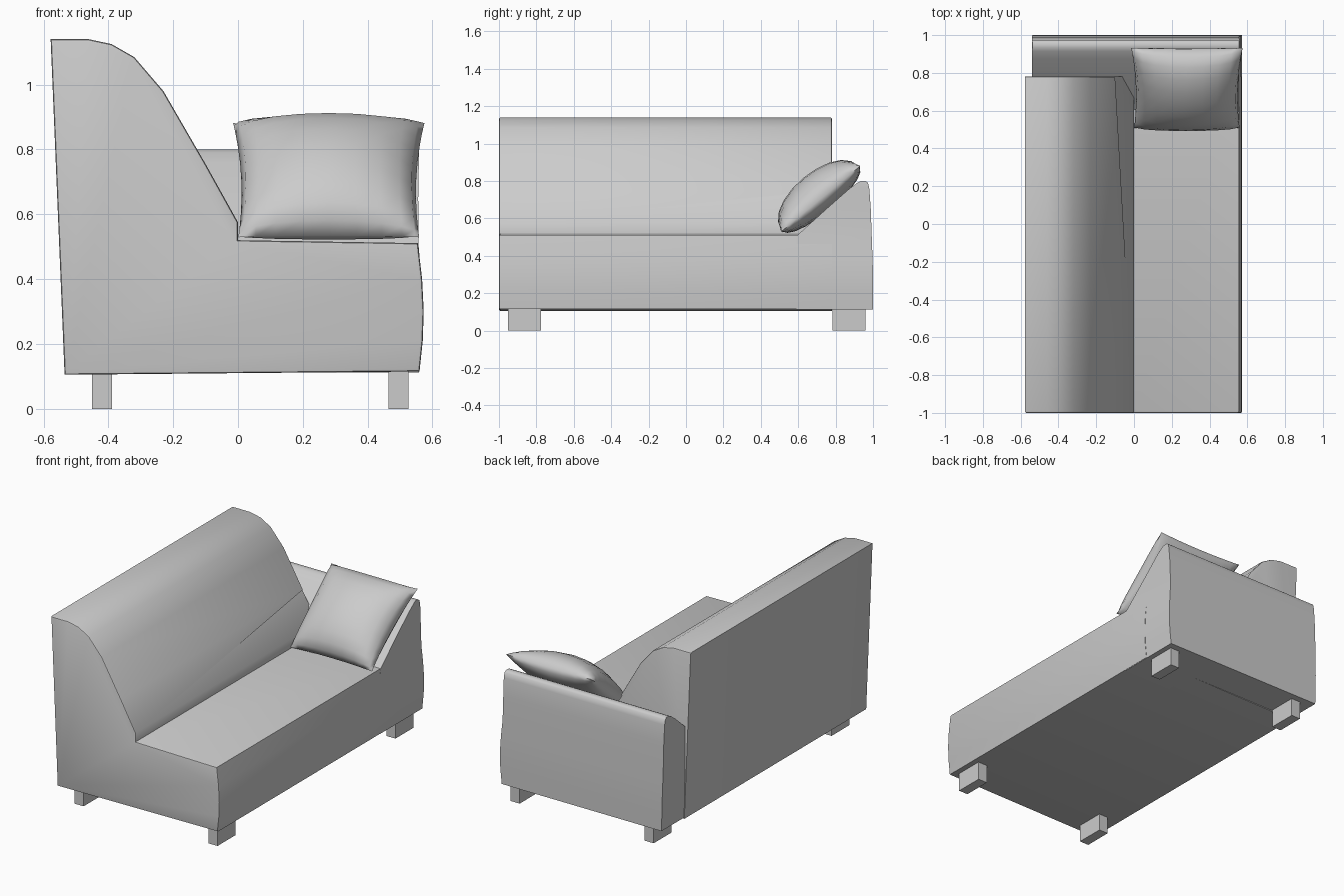
import bpy, bmesh, math
from mathutils import Vector

if "Cube" in bpy.data.objects:
    bpy.data.objects.remove(bpy.data.objects["Cube"], do_unlink=True)

grey = bpy.data.materials.new("grey fabric")
grey.use_nodes = True
grey.diffuse_color = (0.6, 0.6, 0.6, 1)
grey.node_tree.nodes["Principled BSDF"].inputs["Base Color"].default_value = (0.6, 0.6, 0.6, 1)


def finish(bm, name, angle):
    """Turn a bmesh into a smooth-shaded object."""
    bmesh.ops.recalc_face_normals(bm, faces=bm.faces)
    mesh = bpy.data.meshes.new(name)
    bm.to_mesh(mesh)
    bm.free()
    mesh.materials.append(grey)
    obj = bpy.data.objects.new(name, mesh)
    bpy.context.collection.objects.link(obj)
    bpy.ops.object.select_all(action='DESELECT')
    obj.select_set(True)
    bpy.context.view_layer.objects.active = obj
    bpy.ops.object.shade_smooth_by_angle(angle=math.radians(angle))
    return obj


def loft(bm, rings):
    """Skin closed rings of points and cap both ends."""
    rows = [[bm.verts.new(p) for p in ring] for ring in rings]
    n = len(rows[0])
    for a, b in zip(rows, rows[1:]):
        for i in range(n):
            j = (i + 1) % n
            bm.faces.new((a[i], a[j], b[j], b[i]))
    bm.faces.new(rows[0])
    bm.faces.new(rows[-1])
    bmesh.ops.recalc_face_normals(bm, faces=bm.faces)


# Seat and backrest: one side profile run along the length
FRONT, BACK_END = -1.0, 0.78
profile = [(-0.535, 0.105), (-0.578, 1.14), (-0.46, 1.14), (-0.39, 1.125),
           (-0.32, 1.085), (-0.23, 0.98), (-0.1, 0.755), (0, 0.575), (0, 0.52),
           (0.555, 0.511), (0.568, 0.4), (0.573, 0.3), (0.57, 0.21), (0.56, 0.115)]
bm = bmesh.new()
loft(bm, [[(x, y, z) for x, z in profile] for y in (FRONT, BACK_END)])
rim = []
for e in bm.edges:
    ys = {round(v.co.y, 3) for v in e.verts}
    low = min(v.co.z for v in e.verts)
    if ys == {FRONT} or (ys == {BACK_END} and low > 0.7):
        rim.append(e)
bmesh.ops.bevel(bm, geom=rim, offset=0.009, segments=2, profile=0.5, affect='EDGES')
finish(bm, "seat_and_backrest", 40)

# Armrest: stacked slices (z, inner y, outer y, back x, front x)
slices = [(0.112, 0.59, 1.0, -0.533, 0.558), (0.21, 0.59, 1.0, -0.535, 0.568),
          (0.3, 0.59, 1.0, -0.537, 0.571), (0.4, 0.59, 0.997, -0.539, 0.566),
          (0.505, 0.59, 0.993, -0.54, 0.557), (0.65, 0.75, 0.988, -0.54, 0.556),
          (0.76, 0.875, 0.98, -0.54, 0.558), (0.79, 0.915, 0.973, -0.54, 0.558),
          (0.8, 0.935, 0.96, -0.538, 0.556)]
bm = bmesh.new()
loft(bm, [[(xb, yi, z), (xf, yi, z), (xf, yo, z), (xb, yo, z)]
          for z, yi, yo, xb, xf in slices])
finish(bm, "armrest", 40)

# Cushion: two bulged sheets sharing a rim, leaning on the armrest
STEPS = 5
centre = Vector((0.28, 0.72, 0.705))
up = Vector((0, 0.77, 0.64))
out = Vector((0, -0.64, 0.77))


def cushion_point(i, j, depth):
    u, v = (math.sin(math.pi / 2 * k / STEPS) for k in (i, j))
    bulge = max(0, (1 - u * u) * (1 - v * v)) ** 0.45
    wide = (0.287 + 0.008 * v) * (1 - 0.06 * (1 - v * v))
    tall = 0.275 * (1 - 0.03 * (1 - u * u))
    return centre + Vector((u * wide, 0, 0)) + up * v * tall + out * depth * bulge


bm = bmesh.new()
span = range(-STEPS, STEPS + 1)
for depth in (0.145, -0.075):
    grid = {(i, j): bm.verts.new(cushion_point(i, j, depth)) for i in span for j in span}
    for i in span[:-1]:
        for j in span[:-1]:
            bm.faces.new((grid[i, j], grid[i + 1, j], grid[i + 1, j + 1], grid[i, j + 1]))
bmesh.ops.remove_doubles(bm, verts=bm.verts, dist=0.0005)
finish(bm, "cushion", 60)

# Four block legs
for side, x in (("back", -0.42), ("front", 0.495)):
    for end, y in (("open", -0.863), ("arm", 0.872)):
        bm = bmesh.new()
        bmesh.ops.create_cube(bm, size=1)
        for v in bm.verts:
            v.co = (x + v.co.x * 0.062, y + v.co.y * 0.175, 0.06 + v.co.z * 0.12)
        finish(bm, f"{side}_leg_{end}_end", 30)
